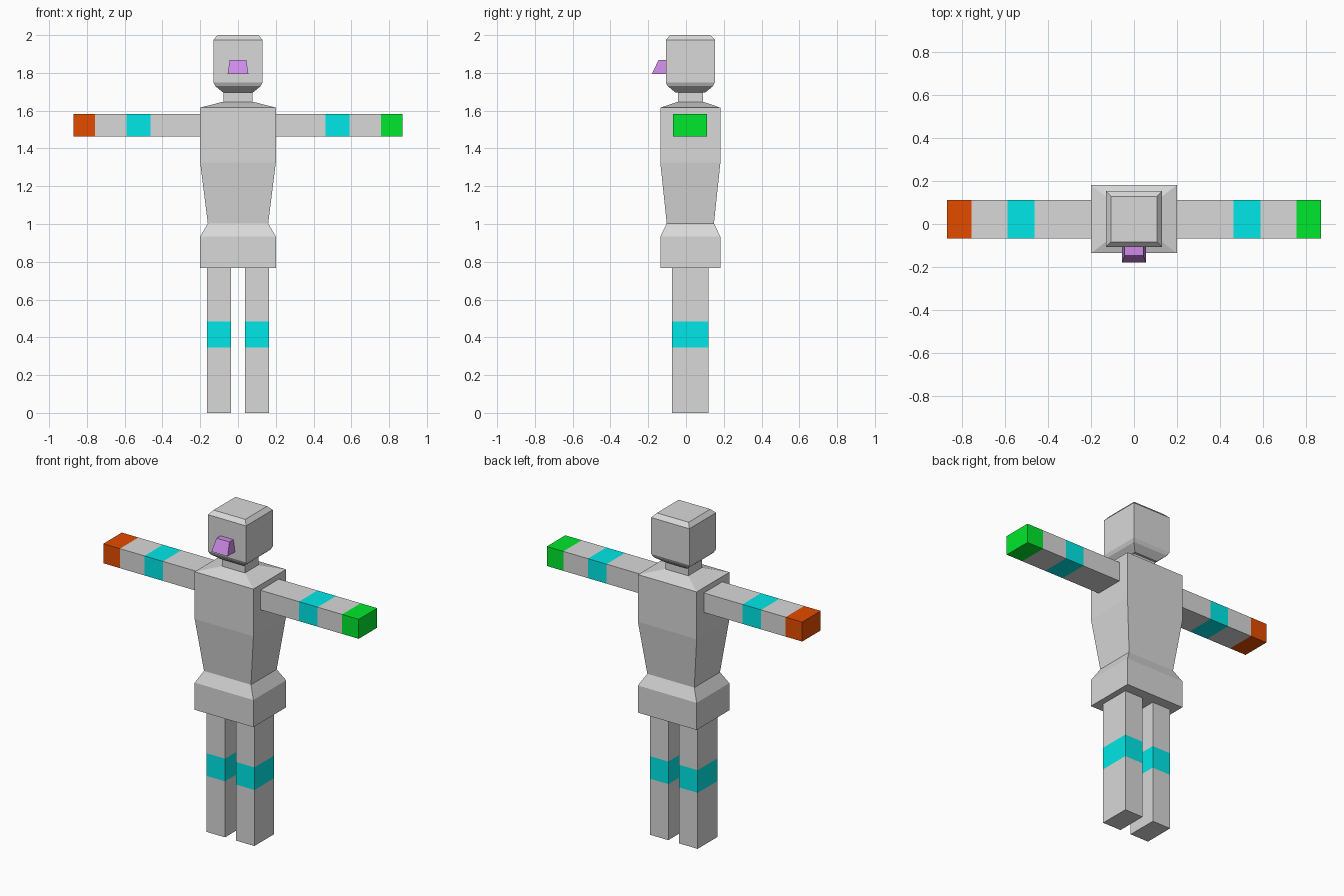
import bpy, bmesh
from mathutils import Matrix

if "Cube" in bpy.data.objects:
    bpy.data.objects.remove(bpy.data.objects["Cube"])


def material(name, rgb):
    m = bpy.data.materials.new(name)
    m.diffuse_color = (*rgb, 1)
    m.use_nodes = True
    m.node_tree.nodes["Principled BSDF"].inputs["Base Color"].default_value = m.diffuse_color
    return m


GREY = material("grey", (0.69, 0.69, 0.69))
CYAN = material("cyan", (0.0, 0.80, 0.80))
GREEN = material("green", (0.0, 0.80, 0.026))
ORANGE = material("orange", (0.78, 0.07, 0.0))
PURPLE = material("purple", (0.62, 0.26, 0.80))


def loft(name, sections, mats, bands=None, turn=None):
    """Stack rectangles (height, x0, x1, y0, y1); bands gives a material per storey."""
    bm = bmesh.new()
    rings = [[bm.verts.new((x, y, h)) for x, y in
              ((x0, y0), (x1, y0), (x1, y1), (x0, y1))]
             for h, x0, x1, y0, y1 in sections]
    bands = bands or [0] * (len(rings) - 1)
    for a, b, band in zip(rings, rings[1:], bands):
        for i in range(4):
            j = (i + 1) % 4
            bm.faces.new((a[i], a[j], b[j], b[i])).material_index = band
    bm.faces.new(rings[0][::-1]).material_index = bands[0]
    bm.faces.new(rings[-1]).material_index = bands[-1]
    if turn:
        bm.transform(turn)
    bmesh.ops.recalc_face_normals(bm, faces=bm.faces)
    mesh = bpy.data.meshes.new(name)
    bm.to_mesh(mesh)
    bm.free()
    for m in mats:
        mesh.materials.append(m)
    obj = bpy.data.objects.new(name, mesh)
    bpy.context.collection.objects.link(obj)
    return obj


def ring(z, hx, hy, cy=0.023):
    return (z, -hx, hx, cy - hy, cy + hy)


# Torso: hips, waist, chest, sloped shoulders
loft("torso", [ring(0.766, 0.2, 0.159), ring(0.933, 0.2, 0.159),
               ring(1.003, 0.16, 0.125), ring(1.325, 0.2, 0.159),
               ring(1.616, 0.2, 0.159), ring(1.647, 0.08, 0.067)], [GREY])

# Neck and bevelled head
loft("neck", [ring(1.64, 0.078, 0.066), ring(1.71, 0.078, 0.066)], [GREY])
loft("head", [ring(1.697, 0.08, 0.08), ring(1.73, 0.12, 0.12),
              ring(1.75, 0.13, 0.13), ring(1.975, 0.13, 0.13),
              ring(2.0, 0.108, 0.106)], [GREY])

# Nose wedge
loft("nose", [(1.795, -0.055, 0.055, -0.18, -0.1),
              (1.868, -0.044, 0.044, -0.146, -0.1)], [PURPLE])

for side, word, hand in ((-1, "right", ORANGE), (1, "left", GREEN)):
    # Arm: lofted upward, then laid along x, with elbow band and coloured hand
    lay = Matrix(((0, 0, side, 0), (0, 1, 0, 0), (1, 0, 0, 0), (0, 0, 0, 1)))
    loft(word + "_arm", [(x, 1.463, 1.583, -0.068, 0.112)
                         for x in (0.195, 0.463, 0.59, 0.757, 0.87)],
         [GREY, CYAN, hand], [0, 1, 0, 2], lay)
    # Leg with knee band
    xs = sorted((side * 0.037, side * 0.163))
    loft(word + "_leg", [(z, xs[0], xs[1], -0.073, 0.119)
                         for z in (0, 0.345, 0.484, 0.775)],
         [GREY, CYAN], [0, 1, 0])
